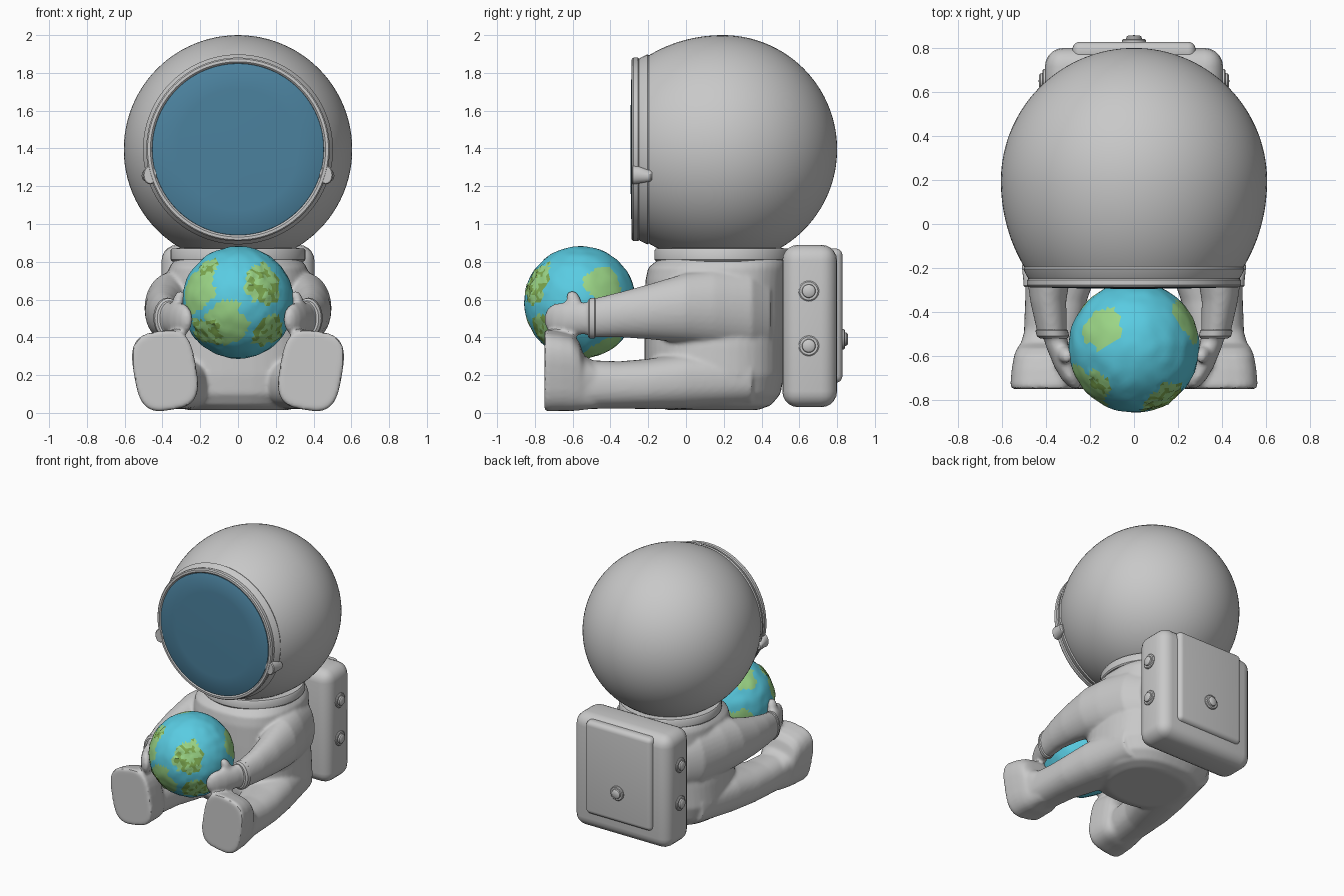
import bpy, bmesh, math, random
from mathutils import Vector, Matrix, noise

random.seed(4)


def material(name, rgb):
    m = bpy.data.materials.new(name)
    m.diffuse_color = (*rgb, 1)
    return m


GREY = material("suit grey", (0.58, 0.58, 0.58))
VISOR = material("visor blue", (0.07, 0.22, 0.34))
SEA = material("sea blue", (0.10, 0.60, 0.76))
LAND = material("land green", (0.33, 0.67, 0.24))
HILL = material("hill green", (0.21, 0.40, 0.08))


def finish(bm, name, *mats):
    me = bpy.data.meshes.new(name)
    bmesh.ops.recalc_face_normals(bm, faces=bm.faces)
    bm.to_mesh(me)
    bm.free()
    for m in mats:
        me.materials.append(m)
    ob = bpy.data.objects.new(name, me)
    bpy.context.collection.objects.link(ob)
    return ob


def loft(bm, secs, axis, n=2.0, side=1, rot=0.0, segs=32):
    """Skin superellipse sections (t, u, v, half_u, half_v) along an axis."""
    rings = []
    for t, u, v, a, b in secs:
        ring = []
        for i in range(segs):
            w = 2 * math.pi * i / segs
            c, s = math.cos(w), math.sin(w)
            p = a * math.copysign(abs(c) ** (2 / n), c)
            q = b * math.copysign(abs(s) ** (2 / n), s)
            p, q = (u + p * math.cos(rot) + q * math.sin(rot),
                    v - p * math.sin(rot) + q * math.cos(rot))
            co = {"X": (t, p, q), "Y": (p, t, q), "Z": (p, q, t)}[axis]
            ring.append(bm.verts.new((co[0] * side, co[1], co[2])))
        rings.append(ring)
    for r0, r1 in zip(rings, rings[1:]):
        for i in range(segs):
            j = (i + 1) % segs
            bm.faces.new((r0[i], r0[j], r1[j], r1[i]))
    bm.faces.new(rings[0])
    bm.faces.new(rings[-1])


def lathe(name, profile, axis, u, v, mat, side=1, segs=64):
    """Round part from (t, radius) pairs."""
    bm = bmesh.new()
    loft(bm, [(t, u, v, r, r) for t, r in profile], axis, side=side, segs=segs)
    return finish(bm, name, mat)


def rounded_box(name, lo, hi, bevel, mat):
    bm = bmesh.new()
    lo, hi = Vector(lo), Vector(hi)
    bmesh.ops.create_cube(bm, size=1, matrix=Matrix.Translation((lo + hi) / 2)
                          @ Matrix.Diagonal((*(hi - lo), 1)))
    bmesh.ops.bevel(bm, geom=bm.edges[:], offset=bevel, segments=5,
                    profile=0.5, affect='EDGES')
    return finish(bm, name, mat)


# Suit: torso, arms, legs, boots and mittens fused into one soft skin
bm = bmesh.new()
loft(bm, [(0.015, 0, 0.14, 0.27, 0.24), (0.04, 0, 0.14, 0.34, 0.31),
          (0.10, 0, 0.145, 0.39, 0.355), (0.2, 0, 0.15, 0.42, 0.37),
          (0.35, 0, 0.15, 0.41, 0.37), (0.55, 0, 0.155, 0.38, 0.375),
          (0.70, 0, 0.16, 0.375, 0.375), (0.77, 0, 0.17, 0.365, 0.37),
          (0.805, 0, 0.19, 0.34, 0.345), (0.83, 0, 0.19, 0.31, 0.31)],
     "Z", n=2.5, segs=48)
for s in (1, -1):
    loft(bm, [(0.45, 0.24, 0.52, 0.08, 0.16), (0.35, 0.28, 0.54, 0.125, 0.21),
              (0.15, 0.325, 0.555, 0.14, 0.205), (0, 0.36, 0.555, 0.135, 0.185),
              (-0.2, 0.387, 0.535, 0.105, 0.145), (-0.35, 0.39, 0.52, 0.082, 0.12),
              (-0.51, 0.37, 0.50, 0.066, 0.10)], "Y", side=s)
    loft(bm, [(0.35, 0.22, 0.18, 0.17, 0.14), (0, 0.28, 0.17, 0.185, 0.15),
              (-0.2, 0.325, 0.153, 0.165, 0.133), (-0.35, 0.355, 0.148, 0.14, 0.125),
              (-0.56, 0.375, 0.15, 0.128, 0.13)], "Y", n=2.4, side=s)
    loft(bm, [(-0.48, 0.375, 0.147, 0.118, 0.12), (-0.54, 0.378, 0.16, 0.13, 0.14),
              (-0.565, 0.38, 0.195, 0.145, 0.178), (-0.60, 0.382, 0.212, 0.155, 0.198),
              (-0.66, 0.385, 0.22, 0.162, 0.205), (-0.735, 0.387, 0.225, 0.166, 0.212),
              (-0.75, 0.387, 0.225, 0.16, 0.206)], "Y", n=3.2, side=s, rot=0.17)
    loft(bm, [(-0.47, 0.37, 0.50, 0.055, 0.085), (-0.56, 0.347, 0.50, 0.052, 0.085),
              (-0.65, 0.312, 0.495, 0.05, 0.09), (-0.705, 0.287, 0.495, 0.043, 0.08),
              (-0.735, 0.272, 0.495, 0.03, 0.055), (-0.748, 0.266, 0.495, 0.012, 0.02)],
         "Y", side=s)
    loft(bm, [(0.52, 0.325, -0.585, 0.035, 0.05), (0.58, 0.318, -0.59, 0.034, 0.04),
              (0.62, 0.308, -0.60, 0.03, 0.034), (0.645, 0.302, -0.603, 0.015, 0.018)],
         "Z", side=s)
suit = finish(bm, "suit", GREY)
rm = suit.modifiers.new("fuse", 'REMESH')
rm.mode = 'VOXEL'
rm.voxel_size = 0.012
rm.use_smooth_shade = True
sm = suit.modifiers.new("soften", 'SMOOTH')
sm.factor = 0.5
sm.iterations = 5
dg = bpy.context.evaluated_depsgraph_get()
fused = bpy.data.meshes.new_from_object(suit.evaluated_get(dg))
suit.modifiers.clear()
suit.data = fused
if not fused.materials:
    fused.materials.append(GREY)

# Wrist cuffs
for s in (1, -1):
    bm = bmesh.new()
    loft(bm, [(-0.475, 0.375, 0.503, 0.064, 0.098), (-0.485, 0.374, 0.502, 0.074, 0.108),
              (-0.51, 0.368, 0.50, 0.073, 0.106), (-0.52, 0.365, 0.50, 0.062, 0.094)],
         "Y", side=s)
    finish(bm, "cuff", GREY)

# Helmet: a ball stretched forward and cut off flat at the visor
CY, CZ, R = 0.195, 1.395, 0.605
prof = []
for i in range(49):
    a = math.radians(0.3 + (129 - 0.3) * i / 48)
    y = R * math.cos(a)
    prof.append((CY + y * (1.14 if y < 0 else 1), R * math.sin(a)))
lathe("helmet", prof, "Y", 0, CZ, GREY, segs=96)
lathe("helmet_band", [(-0.255, 0.46), (-0.25, 0.478), (-0.24, 0.486), (-0.205, 0.503),
                      (-0.195, 0.498), (-0.19, 0.48)], "Y", 0, CZ, GREY, segs=96)
lathe("visor_rim", [(-0.248, 0.44), (-0.248, 0.48), (-0.255, 0.486), (-0.278, 0.486),
                    (-0.287, 0.479), (-0.288, 0.464), (-0.282, 0.456), (-0.27, 0.452)],
      "Y", 0, CZ, GREY, segs=96)
lathe("visor", [(-0.268, 0.455), (-0.284, 0.454), (-0.288, 0.448), (-0.291, 0.32),
                (-0.294, 0.15), (-0.295, 0.002)], "Y", 0, CZ, VISOR, segs=96)
for s in (1, -1):
    bm = bmesh.new()
    loft(bm, [(-0.286, 0.465, 1.26, 0.032, 0.045), (-0.28, 0.465, 1.26, 0.038, 0.05),
              (-0.255, 0.467, 1.26, 0.036, 0.046), (-0.19, 0.485, 1.255, 0.025, 0.03),
              (-0.18, 0.485, 1.255, 0.018, 0.022)], "Y", side=s, segs=20)
    finish(bm, "visor_hinge", GREY)

# Neck ring
lathe("neck_ring", [(0.80, 0.33), (0.803, 0.35), (0.812, 0.357), (0.86, 0.357),
                    (0.87, 0.35), (0.872, 0.32)], "Z", 0, 0.19, GREY)

# Backpack with rear panel and knobs
rounded_box("backpack", (-0.405, 0.51, 0.03), (0.405, 0.80, 0.89), 0.085, GREY)
rounded_box("backpack_panel", (-0.28, 0.74, 0.16), (0.28, 0.828, 0.87), 0.035, GREY)


def knob(name, base, axis, u, v, side=1):
    steps = [(-0.02, 0.054), (0.009, 0.054), (0.014, 0.048), (0.014, 0.036),
             (0.024, 0.034), (0.03, 0.026), (0.031, 0.002)]
    lathe(name, [(base + t, r) for t, r in steps], axis, u, v, GREY, side, segs=32)


knob("panel_button", 0.827, "Y", 0, 0.39)
for s in (1, -1):
    for z in (0.645, 0.355):
        knob("side_knob", 0.402, "X", 0.65, z, s)

# Globe: lumpy ball, land chosen by distance to patch centres
# each patch: direction, angular radius, rugged or not
PATCHES = [((-0.22, -0.18, 0.08), 0.42, 0), ((-0.17, -0.16, 0.19), 0.24, 1),
           ((0.14, -0.24, 0.10), 0.36, 1), ((-0.07, -0.265, -0.12), 0.42, 0),
           ((0.17, -0.19, -0.16), 0.34, 1), ((-0.17, -0.18, -0.16), 0.30, 1),
           ((-0.15, 0.09, 0.24), 0.34, 0), ((0.25, 0.13, 0.10), 0.36, 0),
           ((-0.2, 0.2, -0.06), 0.38, 0), ((0.08, 0.12, -0.26), 0.38, 0)]
PATCHES = [(Vector(d).normalized(), r, k) for d, r, k in PATCHES]


def land(d):
    best = 0
    for c, r, k in PATCHES:
        if d.angle(c) < r + 0.13 * noise.noise(d * 4.5):
            best = max(best, 1 + k)
    return best


bm = bmesh.new()
bmesh.ops.create_icosphere(bm, subdivisions=5, radius=1)
kinds = {f: land(f.calc_center_median().normalized()) for f in bm.faces}
for f, k in kinds.items():
    hilly = k == 2 and noise.noise(f.calc_center_median() * 9 + Vector((3, 1, 2))) > 0.02
    f.material_index = 2 if hilly else min(k, 1)
for v in bm.verts:
    d = v.co.normalized()
    h = 0.297 + 0.005 * noise.noise(d * 5)
    if land(d) == 2:
        h += 0.010 * noise.noise(d * 9) + random.uniform(-0.003, 0.004)
    v.co = d * h + Vector((0, -0.56, 0.585))
finish(bm, "globe", SEA, LAND, HILL)

# Smooth shading with crisp edges kept
for ob in bpy.context.collection.objects:
    ob.select_set(True)
bpy.context.view_layer.objects.active = suit
bpy.ops.object.shade_smooth_by_angle(angle=math.radians(35))
